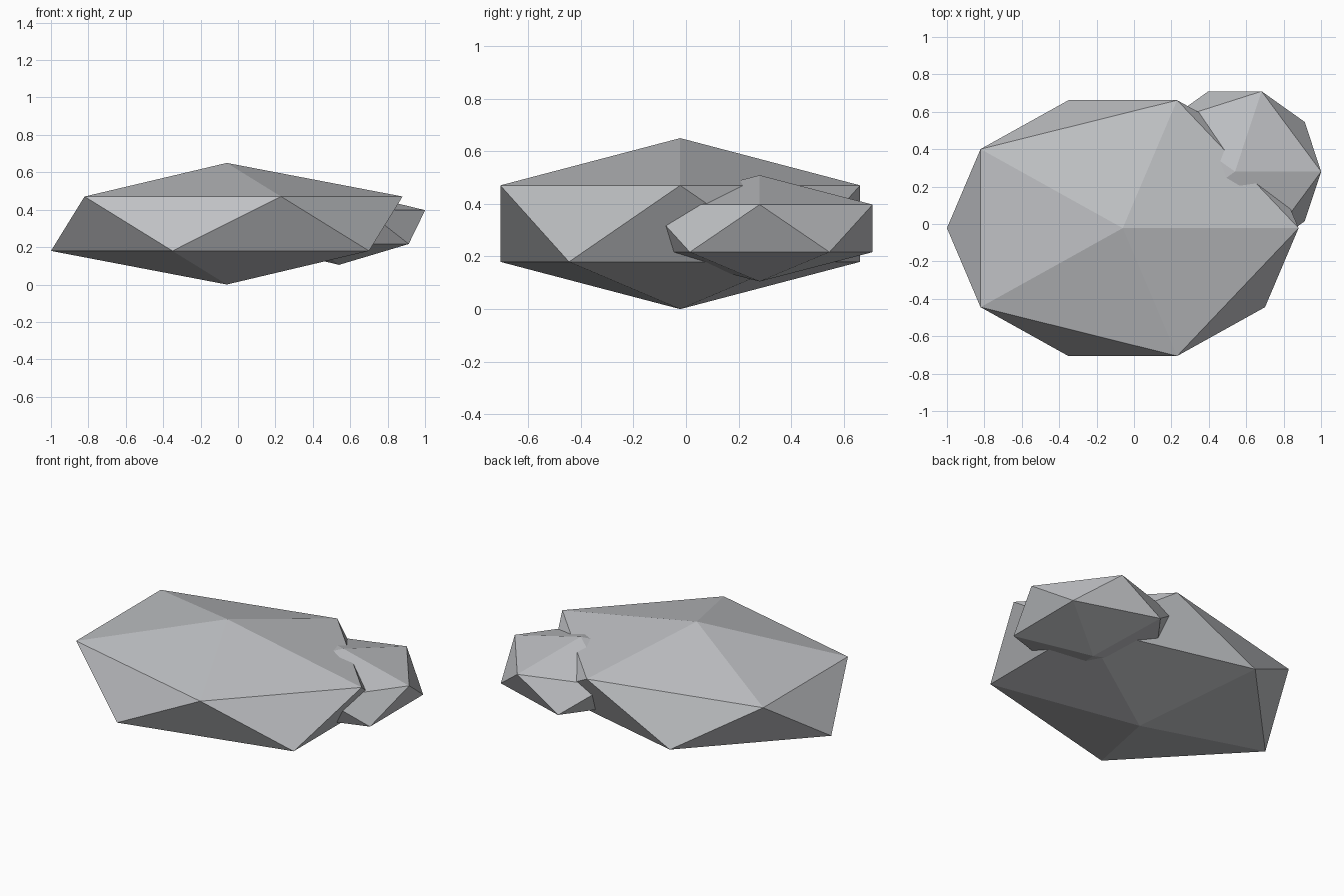
import bpy

if "Cube" in bpy.data.objects:
    bpy.data.objects.remove(bpy.data.objects["Cube"])

# One flat stone colour
stone = bpy.data.materials.new("stone_grey")
stone.diffuse_color = (0.52, 0.53, 0.55, 1.0)
stone.use_nodes = True
stone.node_tree.nodes["Principled BSDF"].inputs["Base Color"].default_value = stone.diffuse_color


def add_rock(name, centre, radii):
    """Flat-faced boulder: a stretched twenty-sided sphere."""
    bpy.ops.mesh.primitive_ico_sphere_add(subdivisions=1, radius=1, location=centre)
    rock = bpy.context.object
    rock.name = name
    rock.scale = radii
    bpy.ops.object.transform_apply(location=False, rotation=False, scale=True)
    bpy.ops.object.shade_flat()
    rock.data.materials.append(stone)
    return rock


# Main boulder and the smaller one sunk into its back right side
add_rock("large_rock", (-0.06, -0.022, 0.325), (1.051, 0.804, 0.325))
add_rock("small_rock", (0.54, 0.28, 0.307), (0.515, 0.505, 0.202))
